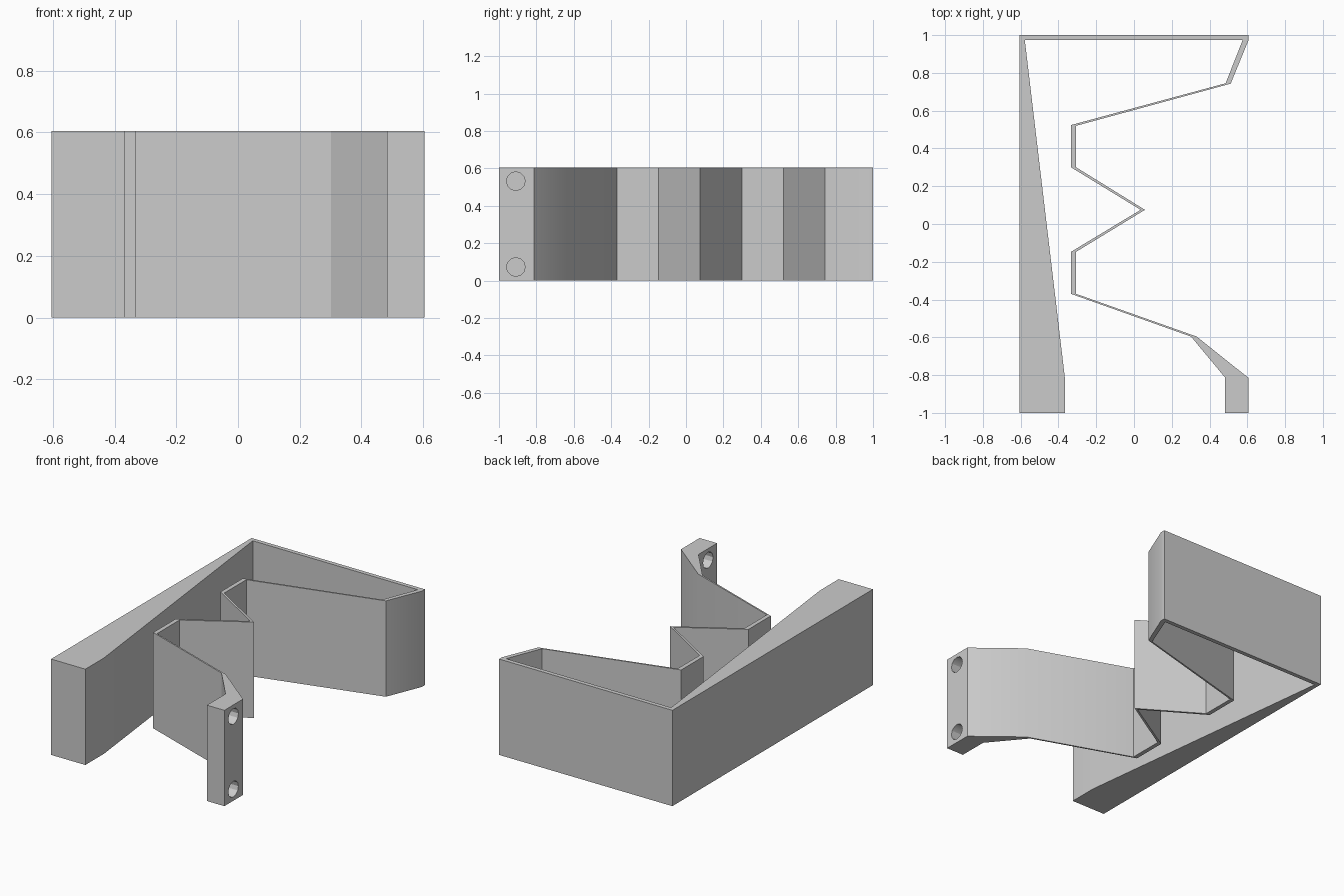
import bpy
import bmesh
from math import pi, radians
from mathutils import Matrix, Vector

cube = bpy.data.objects.get("Cube")
if cube:
    bpy.data.objects.remove(cube, do_unlink=True)

HEIGHT = 0.605
WALL = 0.027

# Plain grey material
grey = bpy.data.materials.new("plain grey")
grey.use_nodes = True
colour = (0.6, 0.6, 0.6, 1)
grey.diffuse_color = colour
grey.node_tree.nodes["Principled BSDF"].inputs["Base Color"].default_value = colour


def make_object(name, bm):
    bmesh.ops.recalc_face_normals(bm, faces=bm.faces[:])
    mesh = bpy.data.meshes.new(name)
    bm.to_mesh(mesh)
    bm.free()
    mesh.materials.append(grey)
    obj = bpy.data.objects.new(name, mesh)
    bpy.context.collection.objects.link(obj)
    return obj


# Folded strip, from the back corner round to the screw tab
strip_outer = [
    (0.605, 1), (0.605, 0.97), (0.512, 0.743), (-0.306, 0.52), (-0.306, 0.3),
    (0.058, 0.075), (-0.306, -0.147), (-0.306, -0.37), (0.332, -0.596),
    (0.605, -0.814), (0.605, -1),
]
strip_inner = [
    (0.483, -1), (0.483, -0.814), (0.302, -0.596), (-0.333, -0.37),
    (-0.333, -0.147), (0.035, 0.075), (-0.333, 0.3), (-0.333, 0.524),
    (0.485, 0.745), (0.575, 1 - WALL),
]
# Thick tapered arm on the other side
arm = [(-0.578, 1 - WALL), (-0.366, -0.814), (-0.366, -1), (-0.605, -1), (-0.605, 1)]

# Bracket body, extruded from its plan outline
bm = bmesh.new()
base = bm.faces.new([bm.verts.new((x, y, 0)) for x, y in strip_outer + strip_inner + arm])
top = bmesh.ops.extrude_face_region(bm, geom=[base])["geom"]
bmesh.ops.translate(bm, vec=Vector((0, 0, HEIGHT)),
                    verts=[g for g in top if isinstance(g, bmesh.types.BMVert)])
bracket = make_object("folded_bracket", bm)

# Two screw holes through the tab
bm = bmesh.new()
for z in (0.073, HEIGHT - 0.073):
    place = Matrix.Translation((0.545, -0.91, z)) @ Matrix.Rotation(pi / 2, 4, "Y")
    bmesh.ops.create_cone(bm, cap_ends=True, segments=12, radius1=0.05,
                          radius2=0.05, depth=0.3, matrix=place)
cutter = make_object("screw_hole_cutter", bm)
cutter.hide_render = True
cutter.hide_viewport = True

holes = bracket.modifiers.new("screw holes", "BOOLEAN")
holes.operation = "DIFFERENCE"
holes.solver = "EXACT"
holes.object = cutter
bpy.context.view_layer.objects.active = bracket
bracket.select_set(True)
bpy.ops.object.modifier_apply(modifier=holes.name)
bpy.data.objects.remove(cutter, do_unlink=True)

# Soft shading over the shallow bends only
bpy.ops.object.shade_smooth_by_angle(angle=radians(30))
